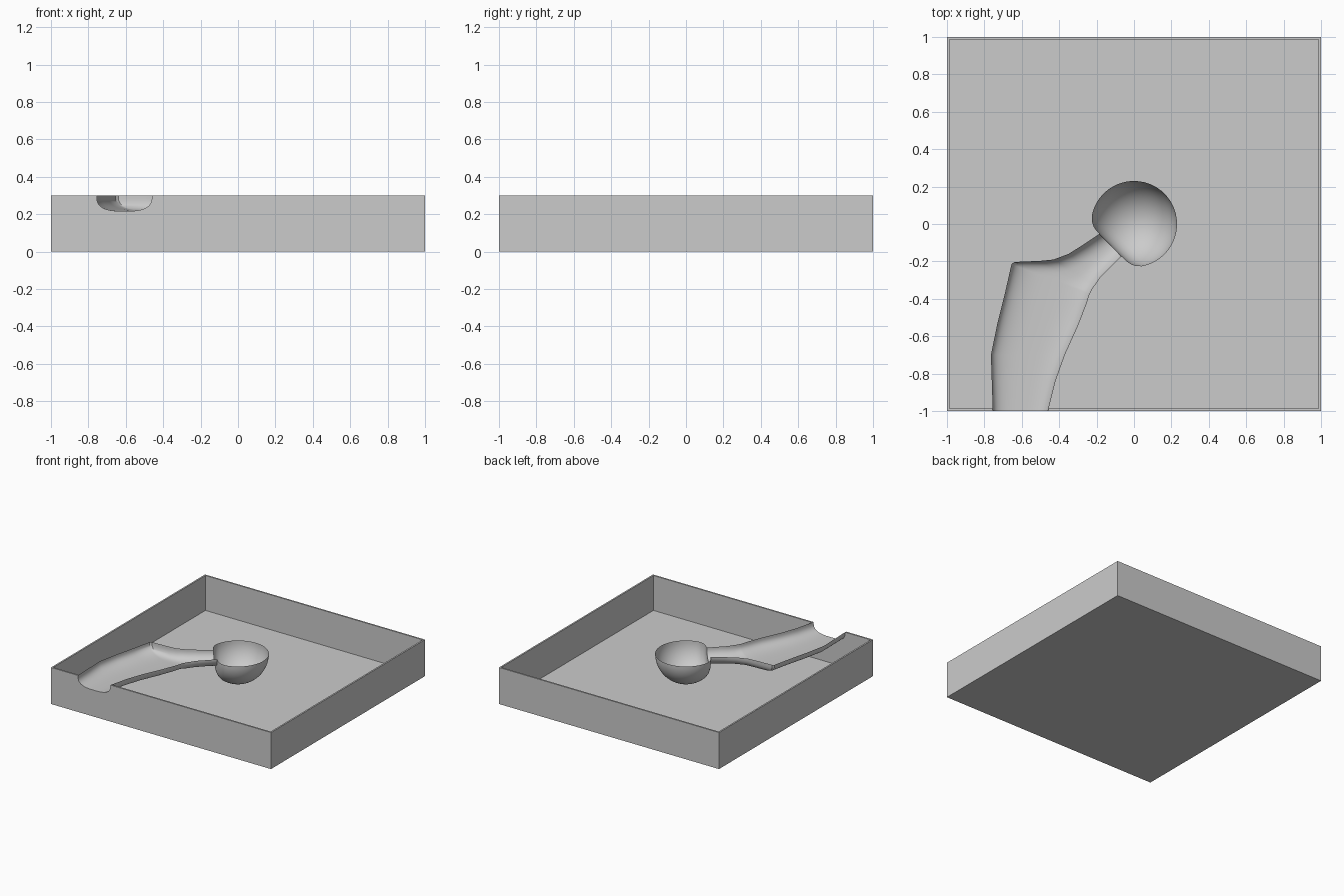
import bpy, bmesh, math
from mathutils import Vector

if "Cube" in bpy.data.objects:
    bpy.data.objects.remove(bpy.data.objects["Cube"])

TOP, WALL, SEG = 0.30, 0.013, 32

grey = bpy.data.materials.new("plain grey")
grey.diffuse_color = (0.6, 0.6, 0.6, 1)
grey.use_nodes = True
grey.node_tree.nodes["Principled BSDF"].inputs["Base Color"].default_value = grey.diffuse_color


def half_ring(left, right, depth, power):
    """Rounded trough section hanging below the rim between two points."""
    l, r = Vector(left), Vector(right)
    mid, half = (l + r) / 2, (l - r) / 2
    pts = []
    for i in range(SEG + 1):
        a = math.pi * i / SEG
        c, s = math.cos(a), math.sin(a)
        u = math.copysign(abs(c) ** (2 / power), c)
        p = mid + half * u
        pts.append(Vector((p.x, p.y, TOP - depth * max(s, 0) ** (2 / power))))
    return pts


def finish(bm, name):
    mesh = bpy.data.meshes.new(name)
    bm.to_mesh(mesh)
    bm.free()
    mesh.materials.append(grey)
    obj = bpy.data.objects.new(name, mesh)
    bpy.context.collection.objects.link(obj)
    return obj


# Stem and neck sections: left point, right point, depth, squareness
rings = [half_ring(*s) for s in [
    ((-0.755, -1.0), (-0.46, -1.0), 0.083, 2.9),
    ((-0.76, -0.85), (-0.42, -0.84), 0.083, 2.9),
    ((-0.765, -0.70), (-0.37, -0.70), 0.083, 2.9),
    ((-0.73, -0.53), (-0.30, -0.545), 0.083, 2.9),
    ((-0.69, -0.37), (-0.255, -0.43), 0.083, 2.9),
    ((-0.655, -0.215), (-0.238, -0.375), 0.083, 2.9),
    ((-0.64, -0.203), (-0.232, -0.365), 0.083, 2.9),
    ((-0.50, -0.197), (-0.222, -0.345), 0.083, 2.8),
    ((-0.43, -0.19), (-0.207, -0.325), 0.082, 2.6),
    ((-0.35, -0.16), (-0.18, -0.285), 0.081, 2.4),
    ((-0.27, -0.11), (-0.13, -0.235), 0.08, 2.2),
    ((-0.185, -0.053), (-0.068, -0.173), 0.08, 2.1),
]]

# Ball cup: flat face toward the neck, rounded edge, then a sphere
axis, side = Vector((0.71, 0.704)), Vector((-0.704, 0.71))
cup = [(-0.168, 0.12), (-0.164, 0.14), (-0.152, 0.165)]
first = math.acos(-0.13 / 0.23)
for i in range(21):
    a = first * (1 - i / 20)
    cup.append((0.23 * math.cos(a), max(0.23 * math.sin(a), 0.0005)))
for t, r in cup:
    rings.append(half_ring(axis * t + side * r, axis * t - side * r, r, 2))

# Loft the whole cavity as one sheet
bm = bmesh.new()
rows = [[bm.verts.new(p) for p in ring] for ring in rings]
for a, b in zip(rows, rows[1:]):
    for i in range(SEG):
        bm.faces.new((a[i], a[i + 1], b[i + 1], b[i]))
cavity = finish(bm, "stem_and_ball_cavity")
bpy.context.view_layer.objects.active = cavity
cavity.select_set(True)
bpy.ops.object.shade_smooth_by_angle(angle=math.radians(35))

# Tray: thin walls and floor, with the front wall notched by the stem
bm = bmesh.new()


def face(points):
    bm.faces.new([bm.verts.new(p) for p in points])


def box_skin(h, z, notch, inside):
    base = [(-h, -h), (h, -h), (h, h), (-h, h)]
    floor = [(x, y, z) for x, y in base]
    face(floor if inside else floor[::-1])
    for k in range(4):
        (ax, ay), (bx, by) = base[k], base[(k + 1) % 4]
        pts = [(ax, ay, z), (bx, by, z), (bx, by, TOP), (ax, ay, TOP)]
        if k == 0:
            pts[3:3] = [(p.x, -h, p.z) for p in reversed(notch)]
        face(pts[::-1] if inside else pts)


inner = 1 - WALL
inner_notch = [a.lerp(b, WALL / 0.15) for a, b in zip(rings[0], rings[1])]
box_skin(1, 0, rings[0], False)
box_skin(inner, WALL, inner_notch, True)

# Rim strips around the top, leaving the stem mouth open
for a, b in [((1, -1), (1, 1)), ((1, 1), (-1, 1)), ((-1, 1), (-1, -1))]:
    face([(a[0], a[1], TOP), (b[0], b[1], TOP),
          (b[0] * inner, b[1] * inner, TOP), (a[0] * inner, a[1] * inner, TOP)])
mouth = rings[0][0].x, rings[0][-1].x
mouth_in = inner_notch[0].x, inner_notch[-1].x
face([(-1, -1, TOP), (mouth[0], -1, TOP),
      (mouth_in[0], -inner, TOP), (-inner, -inner, TOP)])
face([(mouth[1], -1, TOP), (1, -1, TOP),
      (inner, -inner, TOP), (mouth_in[1], -inner, TOP)])
bmesh.ops.remove_doubles(bm, verts=bm.verts, dist=0.0001)
finish(bm, "tray")
